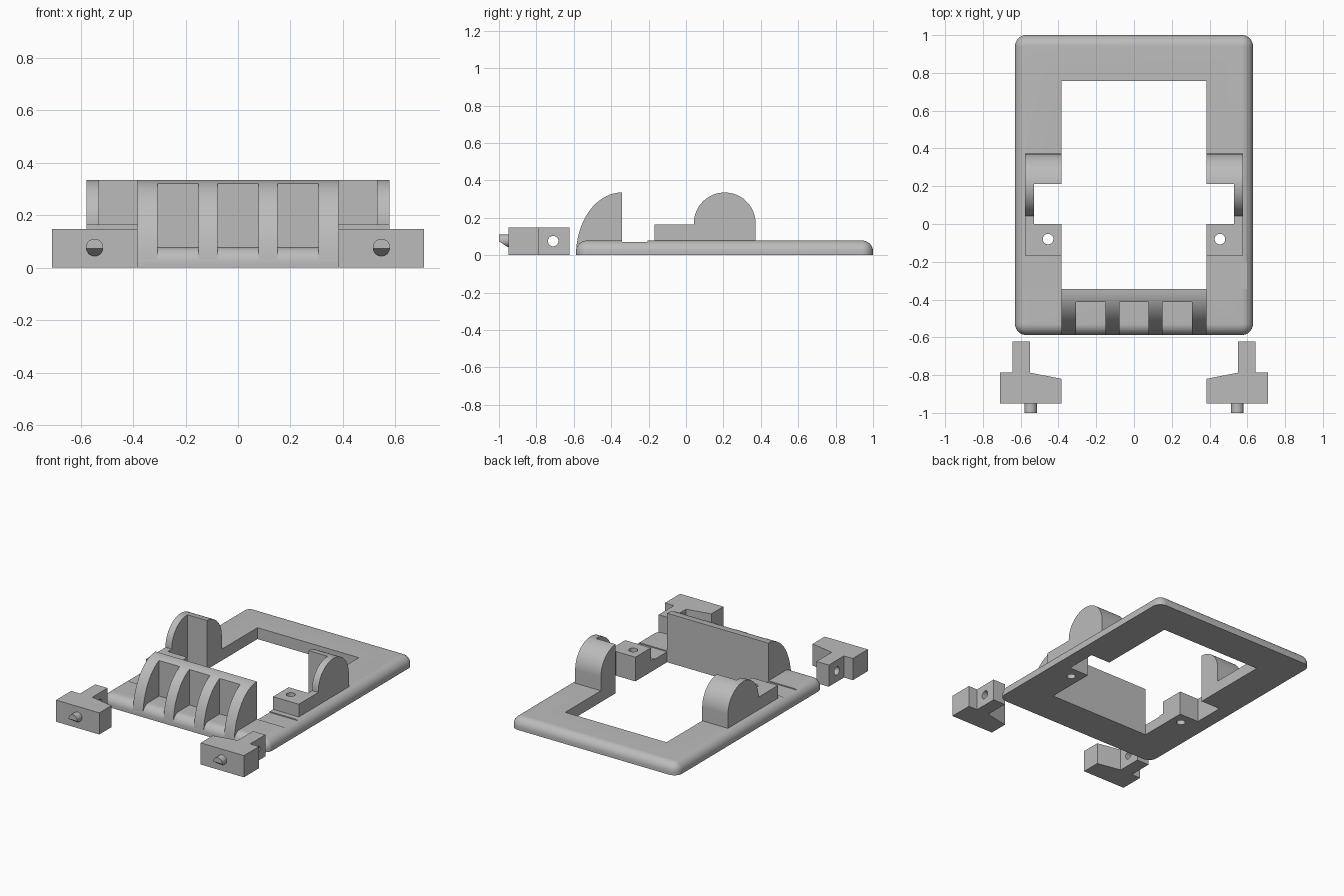
import bpy, bmesh, math
from mathutils import Matrix

cube = bpy.data.objects.get("Cube")
if cube:
    bpy.data.objects.remove(cube, do_unlink=True)

GREY = (0.50, 0.50, 0.50, 1.0)
mat = bpy.data.materials.new("plain grey")
mat.use_nodes = True
mat.diffuse_color = GREY
mat.node_tree.nodes["Principled BSDF"].inputs["Base Color"].default_value = GREY


def finish(name, bm):
    bmesh.ops.recalc_face_normals(bm, faces=bm.faces)
    mesh = bpy.data.meshes.new(name)
    bm.to_mesh(mesh)
    bm.free()
    mesh.materials.append(mat)
    ob = bpy.data.objects.new(name, mesh)
    bpy.context.collection.objects.link(ob)
    return ob


def prism(name, outline, axis, lo, hi):
    """Extrude a 2D outline along x (outline is y,z) or z (outline is x,y)."""
    place = (lambda p: (lo, *p)) if axis == "x" else (lambda p: (*p, lo))
    bm = bmesh.new()
    face = bm.faces.new([bm.verts.new(place(p)) for p in outline])
    new = bmesh.ops.extrude_face_region(bm, geom=[face])["geom"]
    step = (hi - lo, 0, 0) if axis == "x" else (0, 0, hi - lo)
    bmesh.ops.translate(bm, vec=step, verts=[v for v in new if isinstance(v, bmesh.types.BMVert)])
    return finish(name, bm)


def box(name, x, y, z):
    x0, x1 = sorted(x)
    return prism(name, [(x0, y[0]), (x1, y[0]), (x1, y[1]), (x0, y[1])], "z", *z)


def cylinder(name, radius, depth, centre, axis):
    turn = {"x": Matrix.Rotation(math.pi / 2, 4, "Y"),
            "y": Matrix.Rotation(math.pi / 2, 4, "X"), "z": Matrix()}[axis]
    bm = bmesh.new()
    bmesh.ops.create_cone(bm, cap_ends=True, segments=32, radius1=radius, radius2=radius,
                          depth=depth, matrix=Matrix.Translation(centre) @ turn)
    return finish(name, bm)


def arc(cy, cz, ry, rz, start, end, n=24):
    angles = [math.radians(start + (end - start) * i / n) for i in range(n + 1)]
    return [(cy + ry * math.cos(a), cz + rz * math.sin(a)) for a in angles]


def activate(ob):
    bpy.ops.object.select_all(action="DESELECT")
    ob.select_set(True)
    bpy.context.view_layer.objects.active = ob


def cut(ob, *cutters):
    for c in cutters:
        mod = ob.modifiers.new("cut", "BOOLEAN")
        mod.operation, mod.solver, mod.object = "DIFFERENCE", "EXACT", c
        activate(ob)
        bpy.ops.object.modifier_apply(modifier=mod.name)
        bpy.data.objects.remove(c, do_unlink=True)


def smooth(ob):
    activate(ob)
    bpy.ops.object.shade_smooth_by_angle(angle=math.radians(30))


IN, OUT, TOP, BACK = 0.383, 0.63, 0.078, -0.343
LUG_OUT, WALL_IN = 0.577, 0.53


def notch(s):
    return box("notch_cutter", (s * 0.2, s * WALL_IN), (0.0, 0.212), (-0.1, 0.5))


def screw_hole(s):
    return cylinder("hole_cutter", 0.028, 1, (s * 0.455, -0.08, 0), "z")


# Base frame with rounded corners and a rounded top rim
R = 0.06
outline = []
for cx, cy, a in ((OUT - R, 1 - R, 0), (R - OUT, 1 - R, 90), (R - OUT, R - 0.588, 180), (OUT - R, R - 0.588, 270)):
    outline += arc(cx, cy, R, R, a, a + 90, 10)
frame = prism("frame", outline, "z", 0, TOP)
bm = bmesh.new()
bm.from_mesh(frame.data)
rim = [e for e in bm.edges if all(v.co.z > TOP - 0.001 for v in e.verts)]
bmesh.ops.bevel(bm, geom=rim, offset=R - 0.002, segments=10, profile=0.5, affect="EDGES")
bm.to_mesh(frame.data)
bm.free()
cut(frame, box("opening_cutter", (-IN, IN), (BACK, 0.757), (-0.1, 0.5)))
for s in (1, -1):
    cut(frame, notch(s), screw_hole(s),
        box("groove_cutter", (s * 0.3, s * 0.7), (BACK, -0.205), (TOP - 0.007, 0.2)))
smooth(frame)

# Front grip: back wall plus four curved ribs leaving three pockets
HEIGHT, DEPTH, POCKET_BACK = 0.335, 0.245, -0.413
curve = arc(BACK, 0, DEPTH, HEIGHT, 90, 180, 32)
z_back = HEIGHT * math.sqrt(1 - ((BACK - POCKET_BACK) / DEPTH) ** 2)
wall = [(BACK, 0.0)] + [p for p in curve if p[0] > POCKET_BACK] + [(POCKET_BACK, z_back), (POCKET_BACK, 0.0)]
smooth(prism("grip_back_wall", wall, "x", -IN, IN))
rib = [(POCKET_BACK, 0.0), (POCKET_BACK, z_back)] + [p for p in curve if p[0] < POCKET_BACK]
edges = [-IN] + [c + h for c in (-0.229, 0, 0.229) for h in (-0.078, 0.078)] + [IN]
for lo, hi in zip(edges[::2], edges[1::2]):
    smooth(prism("grip_rib", rib, "x", lo, hi))

for s, side in ((1, "left"), (-1, "right")):
    # Side lug: rounded boss and low screw block, hollowed by the notch
    shape = [(-0.168, 0.05), (0.372, 0.05)] + arc(0.207, 0.17, 0.165, 0.165, 0, 180, 40)
    shape += [(0.042, 0.165), (-0.168, 0.165)]
    lug = prism(side + "_lug", shape, "x", *sorted((s * IN, s * LUG_OUT)))
    cut(lug, notch(s), screw_hole(s))
    smooth(lug)

    # Loose clip: tapered head with a drilled stem
    plan = [(0.383, -0.95), (0.71, -0.95), (0.71, -0.787), (0.643, -0.787), (0.643, -0.623),
            (0.55, -0.623), (0.55, -0.787), (0.383, -0.82)]
    clip = prism(side + "_clip", [(s * x, y) for x, y in plan], "z", 0, 0.148)
    cut(clip, cylinder("pin_hole_cutter", 0.028, 0.4, (s * 0.6, -0.71, 0.075), "x"))
    smooth(clip)

    # Latch pin with its lower half sliced to a slope
    pin = cylinder(side + "_pin", 0.033, 0.06, (s * 0.547, -0.97, 0.077), "y")
    slope = [(-1.01, 0.08), (-0.95, 0.041), (-0.95, -0.1), (-1.01, -0.1)]
    cut(pin, prism("slope_cutter", slope, "x", s * 0.547 - 0.1, s * 0.547 + 0.1))
    smooth(pin)
